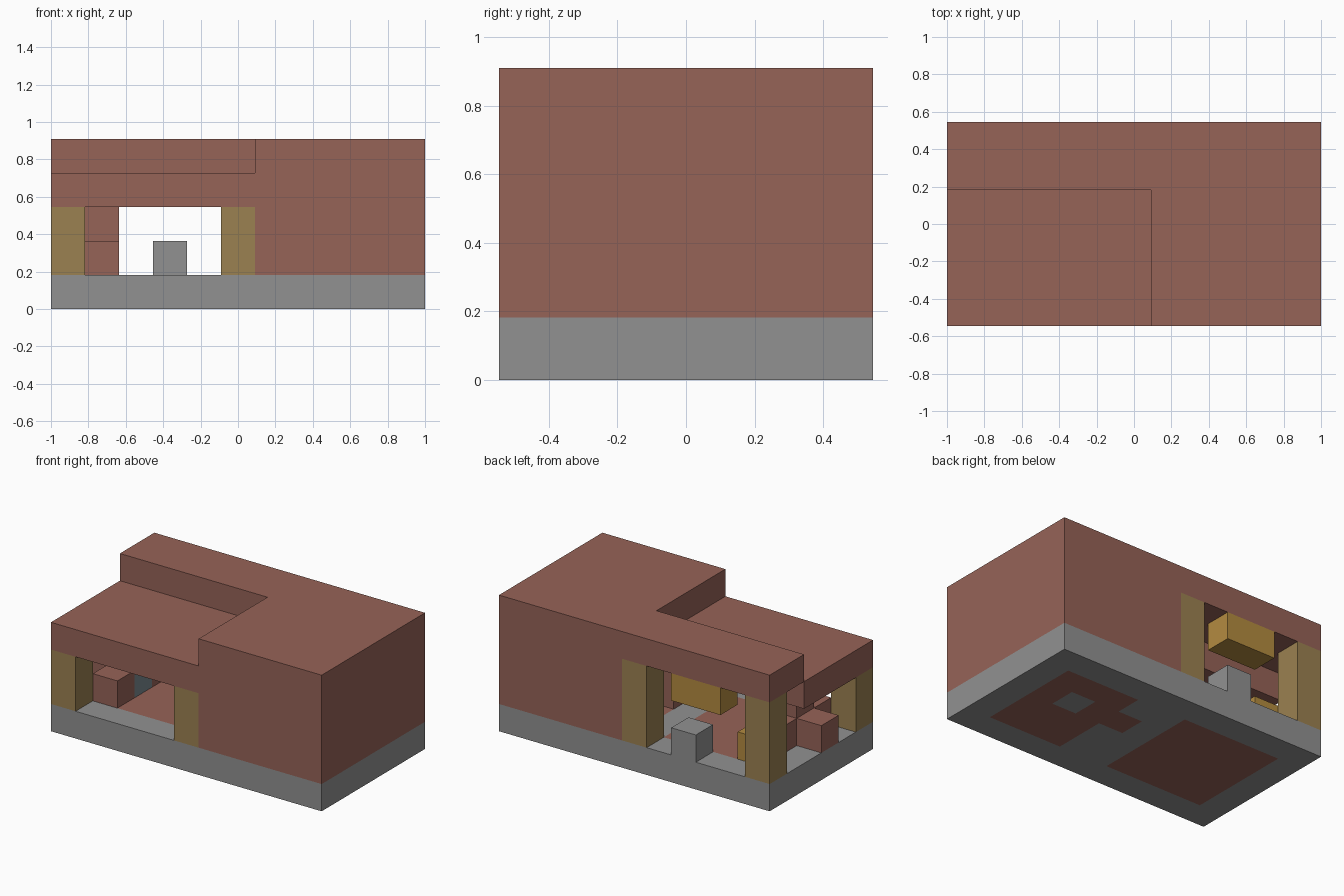
import bpy, bmesh
from mathutils import Vector

old = bpy.data.objects.get("Cube")
if old:
    bpy.data.objects.remove(old)

UNIT = 2 / 11                       # side of one building block
ORIGIN = Vector((-1, -3 * UNIT, 0))


def material(name, rgb):
    linear = [(c / 255) ** 2.2 for c in rgb] + [1]
    m = bpy.data.materials.new(name)
    m.use_nodes = True
    m.diffuse_color = linear
    bsdf = m.node_tree.nodes["Principled BSDF"]
    bsdf.inputs["Base Color"].default_value = linear
    bsdf.inputs["Roughness"].default_value = 0.9
    return m


BRICK = material("brick red", (149, 99, 88))
STONE = material("stone grey", (144, 144, 144))
TIMBER = material("timber brown", (154, 128, 82))
PLANK = material("plank gold", (178, 138, 66))
IRON = material("iron slate", (122, 136, 142))


def block(x, y, z):
    """Cells of a box given as (first, end) ranges on the block grid."""
    return {(i, j, k) for i in range(*x) for j in range(*y) for k in range(*z)}


def cell(i, j, k):
    return {(i, j, k)}


parts = {}

# Floors inlaid through the base, with a doorway between the rooms
floor = (block((1, 5), (1, 5), (0, 1)) | block((7, 10), (1, 5), (0, 1))
         | cell(6, 3, 0)) - cell(8, 3, 0)
parts["brick_floor"] = (BRICK, floor)
parts["stone_base"] = (STONE, block((0, 11), (0, 6), (0, 1)) - floor)

# Closed room with a hollow inside and a door in its inner wall
parts["room_walls"] = (BRICK, block((6, 11), (0, 6), (1, 4))
                       - block((7, 10), (1, 5), (1, 4))
                       - block((6, 7), (3, 4), (1, 3)))

# Roof: a high L shape and a low part over the open shelter
parts["high_roof"] = (BRICK, block((6, 11), (0, 6), (4, 5))
                      | block((0, 6), (4, 6), (4, 5)))
parts["low_roof"] = (BRICK, block((0, 6), (0, 4), (3, 4)))

# Corner posts of the open shelter
for side, i in (("right", 0), ("middle", 5)):
    for end, j, top in (("front", 0, 3), ("back", 5, 4)):
        parts[f"{end}_{side}_post"] = (
            TIMBER, block((i, i + 1), (j, j + 1), (1, top)))

# Hearth with a hood
parts["hearth_bricks"] = (BRICK, cell(1, 1, 1) | cell(1, 3, 1)
                          | cell(0, 2, 1) | cell(1, 2, 2))
parts["hearth_core"] = (IRON, cell(1, 2, 1))

# Loose pieces by the back opening
parts["stone_counter"] = (STONE, cell(3, 5, 1))
parts["hanging_board"] = (PLANK, block((2, 4), (5, 6), (3, 4)))
parts["wooden_crate"] = (PLANK, cell(1, 4, 1))

filled = set().union(*(cells for _, cells in parts.values()))


def build(name, mat, cells):
    """Make a mesh of the exposed block sides only."""
    bm = bmesh.new()
    for c in sorted(cells):
        centre = Vector(c) + Vector((0.5, 0.5, 0.5))
        for axis in range(3):
            for sign in (-1, 1):
                normal = Vector((0, 0, 0))
                normal[axis] = sign
                if tuple(int(v) for v in Vector(c) + normal) in filled:
                    continue
                u = Vector((0, 0, 0))
                u[(axis + 1) % 3] = 0.5
                v = normal.cross(u)
                corners = (-u - v, u - v, u + v, v - u)
                bm.faces.new([bm.verts.new(
                    ORIGIN + UNIT * (centre + normal / 2 + p))
                    for p in corners])
    bmesh.ops.remove_doubles(bm, verts=bm.verts, dist=0.001)
    bm.normal_update()
    mesh = bpy.data.meshes.new(name)
    bm.to_mesh(mesh)
    bm.free()
    mesh.materials.append(mat)
    bpy.context.collection.objects.link(bpy.data.objects.new(name, mesh))


for part_name, (mat, cells) in parts.items():
    build(part_name, mat, cells)
